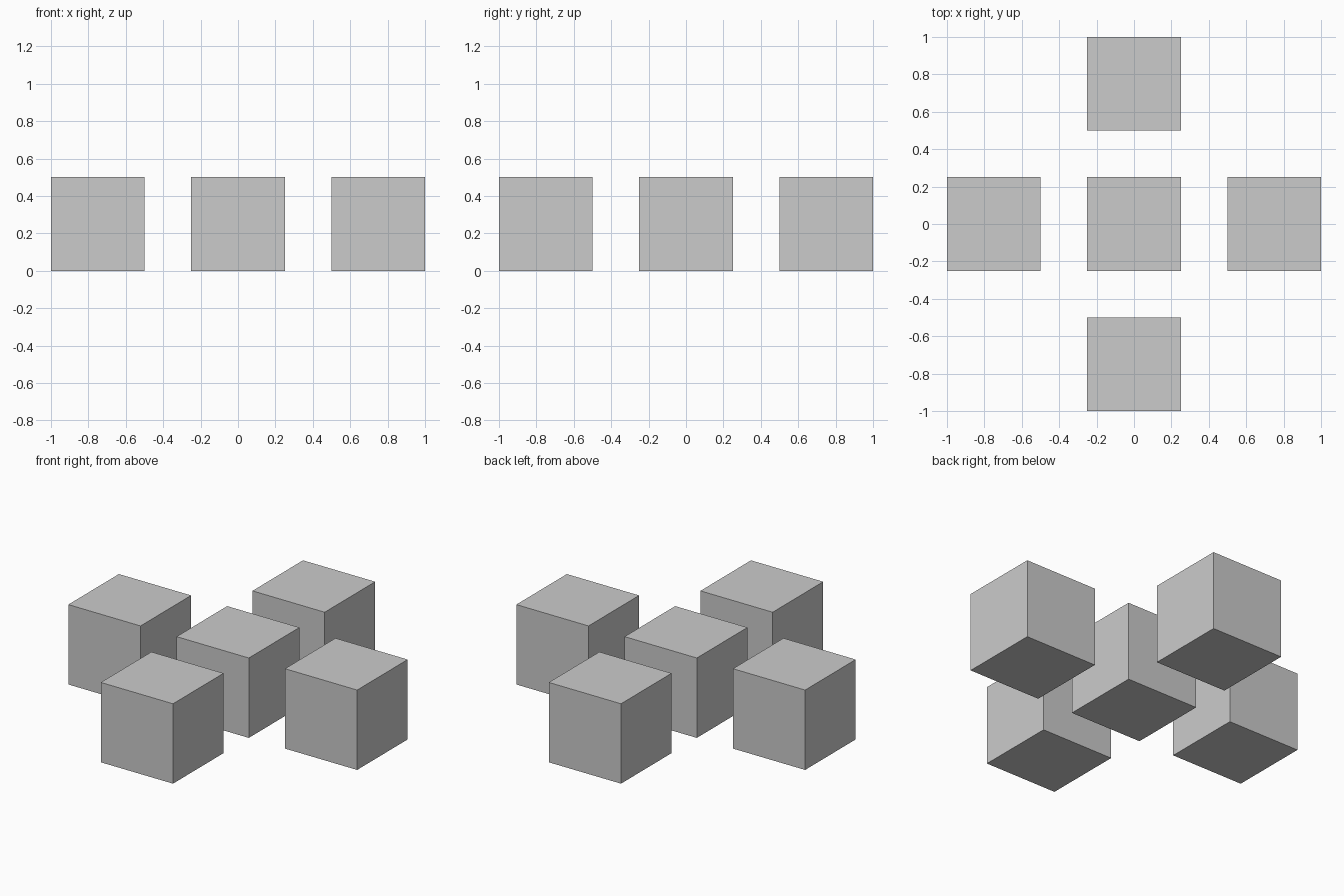
import bpy

if "Cube" in bpy.data.objects:
    bpy.data.objects.remove(bpy.data.objects["Cube"])

SIZE = 0.5      # cube edge
STEP = 0.75     # centre-to-centre spacing

# Five equal cubes laid out as a plus sign
LAYOUT = {
    "centre_cube": (0, 0),
    "left_cube": (-1, 0),
    "right_cube": (1, 0),
    "front_cube": (0, -1),
    "back_cube": (0, 1),
}

for name, (x, y) in LAYOUT.items():
    bpy.ops.mesh.primitive_cube_add(size=SIZE, location=(x * STEP, y * STEP, SIZE / 2))
    bpy.context.object.name = name
